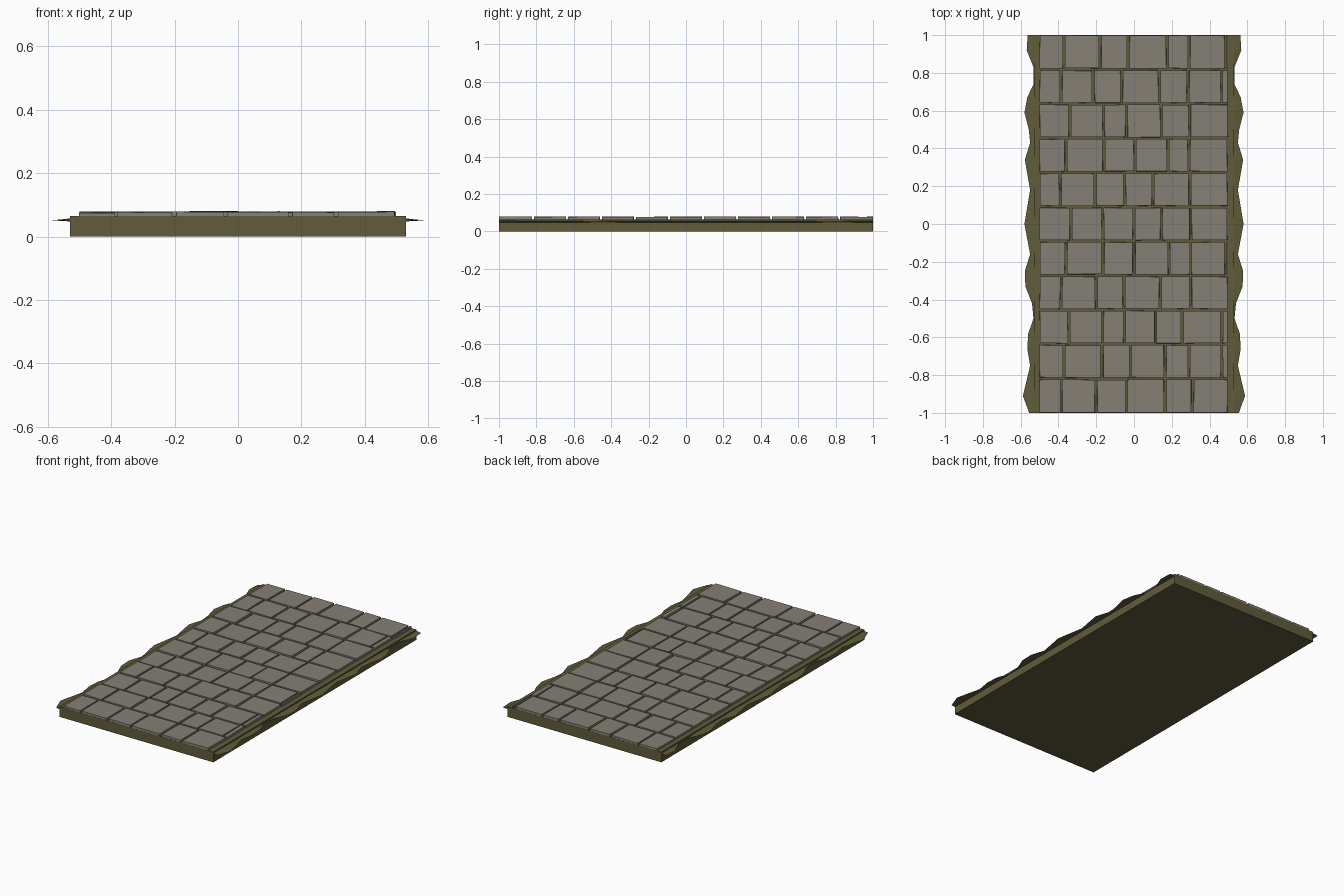
import bpy, bmesh, random

if "Cube" in bpy.data.objects:
    bpy.data.objects.remove(bpy.data.objects["Cube"])
random.seed(4)


def material(name, rgb):
    m = bpy.data.materials.new(name)
    m.diffuse_color = (*rgb, 1)
    m.use_nodes = True
    m.node_tree.nodes["Principled BSDF"].inputs["Base Color"].default_value = m.diffuse_color
    return m


STONE = material("warm grey stone", (0.235, 0.215, 0.178))
MOSS = material("olive moss", (0.115, 0.107, 0.043))


def finish(bm, name, mat):
    bmesh.ops.recalc_face_normals(bm, faces=bm.faces)
    me = bpy.data.meshes.new(name)
    bm.to_mesh(me)
    bm.free()
    me.materials.append(mat)
    ob = bpy.data.objects.new(name, me)
    bpy.context.collection.objects.link(ob)


def hexa(bm, bottom, top):
    b = [bm.verts.new(p) for p in bottom]
    t = [bm.verts.new(p) for p in top]
    bm.faces.new(b[::-1])
    bm.faces.new(t)
    for i in range(4):
        j = (i + 1) % 4
        bm.faces.new((b[i], b[j], t[j], t[i]))


def rect(x0, x1, y0, y1, z):
    return [(x0, y0, z), (x1, y0, z), (x1, y1, z), (x0, y1, z)]


# earth bed under the paving
bm = bmesh.new()
hexa(bm, rect(-.53, .53, -1, 1, 0), rect(-.53, .53, -1, 1, .064))
finish(bm, "earth_bed", MOSS)

# paving stones: joint positions per row, back row first
rows = [
    (-.37, -.18, -.03, .177, .293, .485),
    (-.385, -.215, -.065, .135, .285, .465),
    (-.34, -.16, -.04, .145, .295),
    (-.36, -.16, .005, .18, .29),
    (-.39, -.205, -.05, .10, .295),
    (-.335, -.165, 0, .145, .30),
    (-.36, -.165, 0, .185, .30, .485),
    (-.385, -.20, -.055, .14, .30),
    (-.345, -.165, -.05, .115, .255, .465),
    (-.37, -.17, -.02, .165, .29, .465),
    (-.385, -.20, -.04, .165, .31),
]
H = 2 / len(rows)
G = .005  # half joint width


def jit(a=.002):
    return random.uniform(-a, a)


bm = bmesh.new()
for r, joints in enumerate(rows):
    y1 = 1 - r * H - (0 if r == 0 else G)
    y0 = 1 - (r + 1) * H + (0 if r == len(rows) - 1 else G)
    edges = (-.505,) + joints + (.5,)
    for a, b in zip(edges, edges[1:]):
        x0, x1 = a + G, b - G
        if x1 - x0 < .008:
            x1 = x0 + .008
        k = min(.002, (x1 - x0) * .1)
        z = random.uniform(.075, .079)
        base = [(x + jit(k), max(-1, min(1, y + jit(.0015))), .055)
                for x, y, _ in rect(x0, x1, y0, y1, 0)]
        cx, cy = (x0 + x1) / 2, (y0 + y1) / 2
        top = [(cx + (x - cx) * .985, cy + (y - cy) * .99, z + jit(.0015))
               for x, y, _ in base]
        hexa(bm, base, top)
finish(bm, "paving_stones", STONE)

# ragged moss fringe along both long sides (y, outer x)
fringe = [(-1, .555), (-.91, .588), (-.75, .55), (-.66, .565), (-.58, .56),
          (-.5, .532), (-.42, .54), (-.33, .575), (-.25, .578), (-.16, .55),
          (0, .58), (.18, .55), (.34, .578), (.43, .55), (.5, .557), (.59, .58),
          (.67, .565), (.74, .532), (.83, .532), (.92, .568), (1, .563)]
for side, name in ((-1, "left_moss_fringe"), (1, "right_moss_fringe")):
    bm = bmesh.new()
    rings = [[bm.verts.new((side * x, y, z))
              for x, z in ((.52, .058), (tip, .051), (.52, .047))]
             for y, tip in fringe]
    for p, q in zip(rings, rings[1:]):
        for i in range(3):
            j = (i + 1) % 3
            bm.faces.new((p[i], p[j], q[j], q[i]))
    bm.faces.new(rings[0])
    bm.faces.new(rings[-1])
    finish(bm, name, MOSS)
